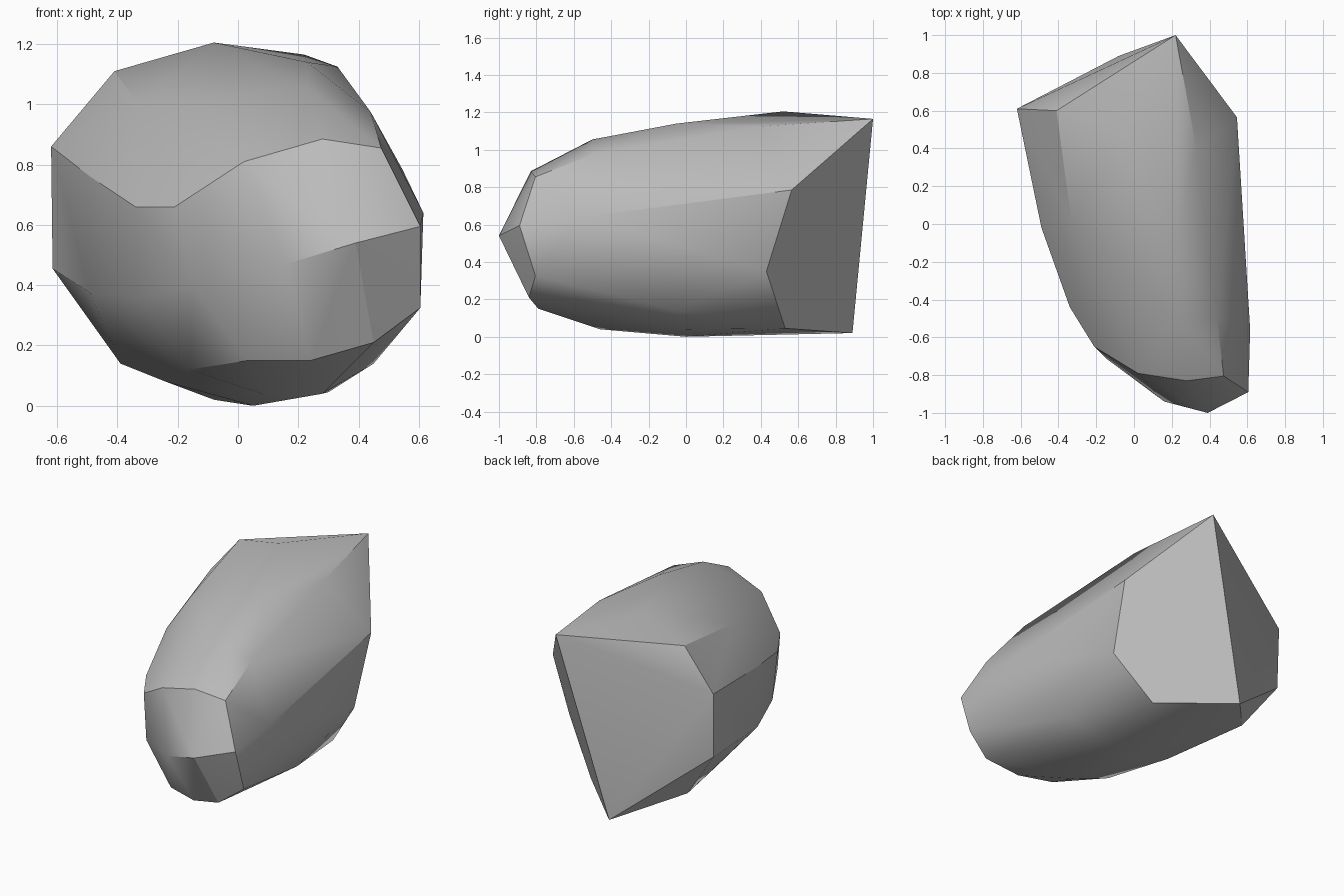
import bpy
import bmesh
import math

default_cube = bpy.data.objects.get("Cube")
if default_cube:
    bpy.data.objects.remove(default_cube, do_unlink=True)


def make_material(name, colour):
    material = bpy.data.materials.new(name)
    material.use_nodes = True
    material.diffuse_color = colour
    shader = next(node for node in material.node_tree.nodes if node.type == "BSDF_PRINCIPLED")
    shader.inputs["Base Color"].default_value = colour
    shader.inputs["Roughness"].default_value = 0.9
    return material


def make_hull(name, corner_groups, material):
    """Wrap a tight convex skin around all the corner points."""
    mesh_builder = bmesh.new()
    for group in corner_groups:
        for corner in group:
            mesh_builder.verts.new(corner)
    hull = bmesh.ops.convex_hull(mesh_builder, input=mesh_builder.verts[:])
    unused = {item for item in hull["geom_interior"] + hull["geom_unused"]
              if isinstance(item, bmesh.types.BMVert)}
    bmesh.ops.delete(mesh_builder, geom=list(unused), context="VERTS")
    # Merge nearly coplanar triangles into broad chipped facets
    bmesh.ops.dissolve_limit(mesh_builder, angle_limit=math.radians(1.5),
                             verts=mesh_builder.verts[:], edges=mesh_builder.edges[:])
    bmesh.ops.recalc_face_normals(mesh_builder, faces=mesh_builder.faces[:])
    mesh = bpy.data.meshes.new(name)
    mesh_builder.to_mesh(mesh)
    mesh_builder.free()
    mesh.materials.append(material)
    boulder = bpy.data.objects.new(name, mesh)
    bpy.context.collection.objects.link(boulder)
    return boulder


# Broken back end: two flat cleavage faces meeting on a ridge
ridge = [(.22, 1, 1.165), (-.08, .89, .02)]
left_break = [(-.41, .6, 1.11), (-.62, .61, .86), (-.615, .6, .455)]
right_break = [(.545, .565, .785), (.52, .43, .35), (.3, .53, .045)]

# Blunt faceted nose
nose = [(.39, -1, .54), (.16, -.94, .47), (.605, -.89, .595), (.605, -.805, .325),
        (.475, -.805, .855), (.28, -.83, .885), (.02, -.79, .81),
        (.45, -.84, .21), (.24, -.79, .15), (.03, -.72, .15)]

# Rounded crown along the top
crown = [(-.08, .52, 1.205), (.33, .4, 1.125), (.23, -.05, 1.14),
         (.23, -.5, 1.055), (.44, -.5, .975), (-.33, 0, 1)]

# Bulging flanks
flanks = [(.615, -.56, .64), (-.49, -.02, .76), (-.49, -.02, .375),
          (-.34, -.44, .66), (-.33, -.4, .36), (-.21, -.65, .66), (-.15, -.71, .4)]

# Underside
base = [(.05, 0, 0), (.08, -.46, .04), (.28, 0, .04), (.45, -.05, .14),
        (-.16, -.43, .12), (-.24, .03, .08), (-.39, .54, .14)]

stone_grey = make_material("stone_grey", (0.5, 0.5, 0.5, 1))
boulder = make_hull("boulder", [ridge, left_break, right_break, nose, crown, flanks, base],
                    stone_grey)

# Soft shading across shallow bends, crisp chipped edges
bpy.ops.object.select_all(action="DESELECT")
boulder.select_set(True)
bpy.context.view_layer.objects.active = boulder
bpy.ops.object.shade_smooth_by_angle(angle=math.radians(30))
